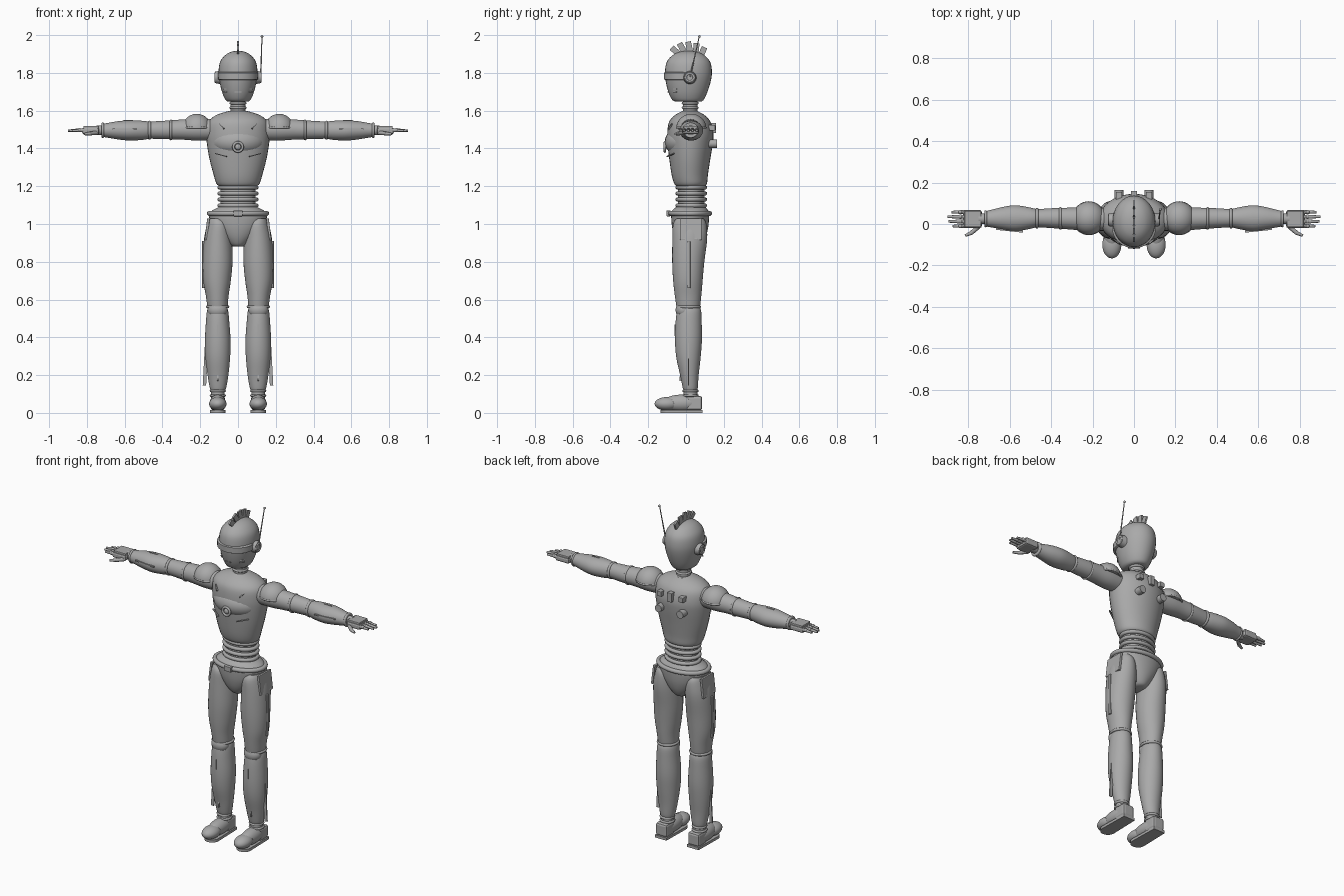
import bpy, bmesh, math
from mathutils import Vector, Matrix

grey = bpy.data.materials.new("robot grey")
grey.diffuse_color = (0.4, 0.4, 0.4, 1)
X, Y, Z = Vector((1, 0, 0)), Vector((0, 1, 0)), Vector((0, 0, 1))


def finish(name, bm, mirror=False, bevel=0, smooth=True):
    bmesh.ops.recalc_face_normals(bm, faces=bm.faces)
    me = bpy.data.meshes.new(name)
    bm.to_mesh(me)
    bm.free()
    me.materials.append(grey)
    ob = bpy.data.objects.new(name, me)
    bpy.context.collection.objects.link(ob)
    if smooth:
        me.shade_smooth()
        me.set_sharp_from_angle(angle=math.radians(40))
    if bevel:
        m = ob.modifiers.new("Bevel", 'BEVEL')
        m.width, m.segments = bevel, 2
    if mirror:
        ob.modifiers.new("Mirror", 'MIRROR')
    return ob


def smooth_rows(rows, n):
    out = []
    for i in range(len(rows) - 1):
        p = [rows[max(i - 1, 0)], rows[i], rows[i + 1], rows[min(i + 2, len(rows) - 1)]]
        for k in range(n):
            t = k / n
            out.append([0.5 * (2 * b + (c - a) * t + (2 * a - 5 * b + 4 * c - d) * t * t
                               + (3 * b - a - 3 * c + d) * t ** 3) for a, b, c, d in zip(*p)])
    return out + [list(rows[-1])]


def loft(name, rows, along='Z', n=4, seg=32, mirror=False):
    """Rows along Z: z, cx, cy, rx, ry.  Rows along X: x, cy, cz, ry, rz."""
    bm = bmesh.new()
    rings = []
    for h, a, b, ra, rb in (smooth_rows(rows, n) if n > 1 else rows):
        ring = []
        for k in range(seg):
            t = 2 * math.pi * k / seg
            u, v = a + ra * math.cos(t), b + rb * math.sin(t)
            ring.append(bm.verts.new((u, v, h) if along == 'Z' else (h, u, v)))
        rings.append(ring)
    for r, s in zip(rings, rings[1:]):
        for k in range(seg):
            bm.faces.new((r[k], r[(k + 1) % seg], s[(k + 1) % seg], s[k]))
    bm.faces.new(rings[0])
    bm.faces.new(rings[-1])
    return finish(name, bm, mirror)


def ball(name, c, r, mirror=False, above=None):
    bm = bmesh.new()
    bmesh.ops.create_uvsphere(bm, u_segments=32, v_segments=20, radius=1,
                              matrix=Matrix.Translation(c) @ Matrix.Diagonal((*r, 1)))
    if above is not None:
        g = bmesh.ops.bisect_plane(bm, geom=bm.verts[:] + bm.edges[:] + bm.faces[:],
                                   plane_co=(0, 0, above), plane_no=(0, 0, -1), clear_outer=True)
        bmesh.ops.holes_fill(bm, edges=[e for e in bm.edges if e.is_boundary])
    return finish(name, bm, mirror)


def box(name, c, size, rot=(0, 0, 0), mirror=False, bevel=0.003):
    bm = bmesh.new()
    m = Matrix.Translation(c)
    for ang, ax in zip(rot, 'XYZ'):
        m = m @ Matrix.Rotation(math.radians(ang), 4, ax)
    bmesh.ops.create_cube(bm, size=1, matrix=m @ Matrix.Diagonal((*size, 1)))
    return finish(name, bm, mirror, bevel, False)


def rod(name, p, q, r1, r2=None, mirror=False, seg=20):
    p, q = Vector(p), Vector(q)
    bm = bmesh.new()
    m = Matrix.Translation((p + q) / 2) @ (q - p).to_track_quat('Z', 'Y').to_matrix().to_4x4()
    bmesh.ops.create_cone(bm, cap_ends=True, segments=seg, radius1=r1,
                          radius2=r1 if r2 is None else r2, depth=(q - p).length, matrix=m)
    return finish(name, bm, mirror)


def torus(name, c, ra, rb, r, axis=Z, mirror=False, rz=None):
    bm = bmesh.new()
    q = axis.to_track_quat('Z', 'Y')
    grid = []
    for i in range(36):
        a = 2 * math.pi * i / 36
        row = []
        for j in range(10):
            b = 2 * math.pi * j / 10
            w = r * math.cos(b)
            v = Vector(((ra + w) * math.cos(a), (rb + w) * math.sin(a), (rz or r) * math.sin(b)))
            row.append(bm.verts.new(Vector(c) + q @ v))
        grid.append(row)
    for i in range(36):
        for j in range(10):
            i2, j2 = (i + 1) % 36, (j + 1) % 10
            bm.faces.new((grid[i][j], grid[i2][j], grid[i2][j2], grid[i][j2]))
    return finish(name, bm, mirror)


# Head, visor, ears, antenna
loft("head", [(1.648, 0, .012, .055, .07), (1.66, 0, .01, .068, .085), (1.70, 0, .01, .085, .104),
              (1.76, 0, .012, .099, .12), (1.81, 0, .013, .103, .124), (1.86, 0, .013, .094, .114),
              (1.895, 0, .013, .066, .082), (1.912, 0, .013, .034, .042), (1.917, 0, .013, .002, .002)])
loft("visor", [(1.762, 0, -.018, .098, .09), (1.766, 0, -.018, .105, .098), (1.80, 0, -.018, .106, .099),
               (1.805, 0, -.018, .099, .091)], n=1)
rod("ear_disc", (.09, .02, 1.776), (.122, .02, 1.776), .036, .03, True, 28)
torus("ear_ring", (.12, .02, 1.776), .021, .021, .006, X, True)
rod("antenna", (.12, .022, 1.78), (.127, .07, 1.992), .004, .0025, seg=12)
ball("antenna_tip", (.127, .071, 1.993), (.007, .007, .007))
box("mouth_slot", (0, -.094, 1.70), (.035, .006, .005), bevel=0)
for i in range(2):
    box("cheek_vent", (.068, -.058, 1.70 + .014 * i), (.026, .006, .005), (0, 0, 45), True, 0)

# Crest of radiating plates
for i in range(5):
    t = math.radians(-34 + 18 * i)
    y, z = .013 + .118 * math.sin(t), 1.805 + .13 * math.cos(t)
    box("crest_plate", (0, y, z), (.01, .031, .062), (-math.degrees(t) + 14, 0, 0), bevel=0)

# Neck
rod("neck", (0, .022, 1.56), (0, .022, 1.67), .039)
for z in (1.592, 1.616, 1.64):
    torus("neck_ring", (0, .022, z), .038, .038, .007)

# Torso, chest plate, core
loft("torso", [(1.20, 0, .025, .10, .075), (1.215, 0, .024, .115, .087), (1.26, 0, .02, .129, .096),
               (1.34, 0, .02, .15, .108), (1.42, 0, .022, .164, .119), (1.48, 0, .023, .168, .122),
               (1.54, 0, .02, .158, .11), (1.575, 0, .02, .118, .08), (1.595, 0, .02, .06, .045),
               (1.60, 0, .02, .03, .03)])
ball("chest_plate", (0, .005, 1.435), (.148, .117, .09))
torus("core_ring", (0, -.112, 1.408), .024, .024, .007, Y)
ball("core_lens", (0, -.11, 1.408), (.016, .01, .016))
box("chest_slot", (.085, -.083, 1.517), (.038, .01, .006), (0, -50, 32), True, 0)
box("rib_slot", (.09, -.083, 1.365), (.07, .008, .005), (0, -15, 30), True, 0)

# Back fittings
box("back_box", (0, .14, 1.508), (.03, .04, .055))
rod("back_thruster", (.072, .105, 1.425), (.072, .163, 1.425), .022, .022, True)
box("shoulder_fitting", (.072, .135, 1.51), (.03, .04, .03), mirror=True)

# Bellows waist
loft("waist", [(1.06, 0, .028, .093, .07), (1.215, 0, .028, .093, .07)], n=1)
for i in range(4):
    torus("waist_ring", (0, .028, 1.098 + .032 * i), .098, .073, .011)

# Belt and pelvis
loft("hip_flare", [(1.05, 0, .022, .152, .105), (1.07, 0, .022, .138, .096), (1.088, 0, .025, .105, .08),
                   (1.095, 0, .025, .09, .07)])
torus("belt", (0, .021, 1.056), .152, .104, .013)
box("buckle", (0, -.092, 1.056), (.048, .022, .03))
loft("pelvis", [(.882, 0, .022, .03, .045), (.892, 0, .022, .05, .062), (.93, 0, .022, .088, .082),
                (.98, 0, .022, .128, .095), (1.03, 0, .022, .152, .1), (1.05, 0, .022, .152, .1)])

# Legs
loft("thigh", [(1.03, .112, .022, .04, .07), (1.00, .103, .02, .06, .088), (.92, .106, .02, .074, .092),
               (.80, .108, .012, .079, .085), (.70, .111, .01, .073, .078), (.62, .110, .011, .06, .07),
               (.55, .108, .012, .052, .06), (.53, .108, .012, .04, .05)], mirror=True)
torus("knee_ring", (.108, .014, .562), .054, .058, .008, mirror=True)
ball("knee_cap", (.108, -.012, .545), (.053, .043, .046), True)
loft("shin", [(.565, .108, .015, .045, .055), (.54, .108, .016, .056, .064), (.48, .108, .014, .062, .069),
              (.38, .107, .013, .068, .071), (.29, .107, .013, .065, .064), (.20, .106, .018, .055, .049),
              (.14, .106, .022, .045, .041), (.122, .106, .023, .04, .037)], mirror=True)
box("thigh_strip", (.184, .015, .785), (.012, .016, .25), (0, 0, 0), True)
box("shin_strip", (.168, .013, .33), (.018, .007, .37), (0, -3, 0), True, 0)
box("shin_slot", (.107, -.054, .437), (.006, .012, .06), (0, 0, 0), True, 0)
box("shin_low_slot", (.107, -.028, .185), (.006, .012, .03), (-8, 0, 0), True, 0)
box("hip_plate", (.163, .025, .972), (.014, .115, .115), (0, -7, 0), True)
box("hip_plate_rim", (.17, .025, .92), (.014, .08, .012), (0, -7, 0), True)

# Ankles and feet
rod("ankle", (.107, .024, .06), (.107, .024, .13), .036, None, True)
for z in (.092, .116):
    torus("ankle_ring", (.107, .024, z), .036, .036, .007, mirror=True)


def sole(name, z0, z1, half, y0, y1):
    bm = bmesh.new()
    pts = [(.107 + half * math.cos(math.pi * k / 12), y0 + half - half * math.sin(math.pi * k / 12))
           for k in range(13)] + [(.107 - half * .9, y1), (.107 + half * .9, y1)]
    f = bm.faces.new([bm.verts.new((x, y, z0)) for x, y in pts])
    g = bmesh.ops.extrude_face_region(bm, geom=[f])
    bmesh.ops.translate(bm, vec=(0, 0, z1 - z0),
                        verts=[v for v in g['geom'] if isinstance(v, bmesh.types.BMVert)])
    return finish(name, bm, True)


sole("sole", 0, .016, .042, -.135, .088)
ball("toe_cap", (.107, -.1, .048), (.046, .066, .036), True)
ball("instep", (.107, -.02, .052), (.043, .105, .045), True)
box("heel", (.107, .045, .052), (.074, .082, .075), (0, 0, 0), True, .012)

# Arms
rod("shoulder_joint", (.12, .022, 1.5), (.2, .022, 1.5), .055, None, True)
loft("upper_arm", [(.14, .022, 1.5, .054, .056), (.22, .024, 1.5, .058, .058), (.30, .026, 1.5, .053, .053),
                   (.38, .028, 1.498, .049, .049), (.47, .028, 1.497, .043, .045)], 'X', mirror=True)
ball("shoulder_pad", (.218, .028, 1.505), (.078, .08, .078), True, 1.508)
torus("pad_rim", (.218, .028, 1.51), .074, .076, .006, mirror=True)
torus("arm_band", (.355, .027, 1.498), .048, .048, .007, X, True)
torus("elbow_ring", (.468, .028, 1.497), .042, .042, .008, X, True)
loft("forearm", [(.46, .028, 1.497, .04, .042), (.50, .028, 1.496, .051, .05), (.57, .028, 1.495, .062, .053),
                 (.63, .028, 1.496, .055, .049), (.69, .026, 1.496, .042, .039), (.722, .025, 1.496, .036, .034)],
     'X', mirror=True)
torus("wrist_ring", (.716, .025, 1.496), .034, .034, .007, X, True)
box("forearm_strip", (.60, -.03, 1.503), (.13, .01, .007), (0, 0, 6), True, 0)
box("forearm_top_slot", (.58, .028, 1.546), (.05, .006, .008), (0, 0, 0), True, 0)

# Hands
rod("wrist", (.71, .025, 1.496), (.75, .025, 1.496), .026, None, True)
box("palm", (.78, .024, 1.493), (.09, .088, .034), (0, 0, 0), True, .01)
box("hand_plate", (.778, .024, 1.512), (.08, .078, .014), (0, 0, 0), True)
for i, tip in enumerate((.875, .895, .9, .88)):
    y = -.01 + .0225 * i
    rod("finger", (.81, y, 1.497), (tip - .04, y, 1.496), .0095, None, True, 12)
    rod("finger_tip", (tip - .042, y, 1.496), (tip, y, 1.494), .0085, .006, True, 12)
    ball("knuckle", (.838, y, 1.498), (.0105, .0105, .0105), True)
rod("thumb", (.745, -.008, 1.483), (.785, -.043, 1.479), .011, .01, True, 12)
rod("thumb_tip", (.783, -.042, 1.479), (.815, -.056, 1.476), .01, .006, True, 12)
